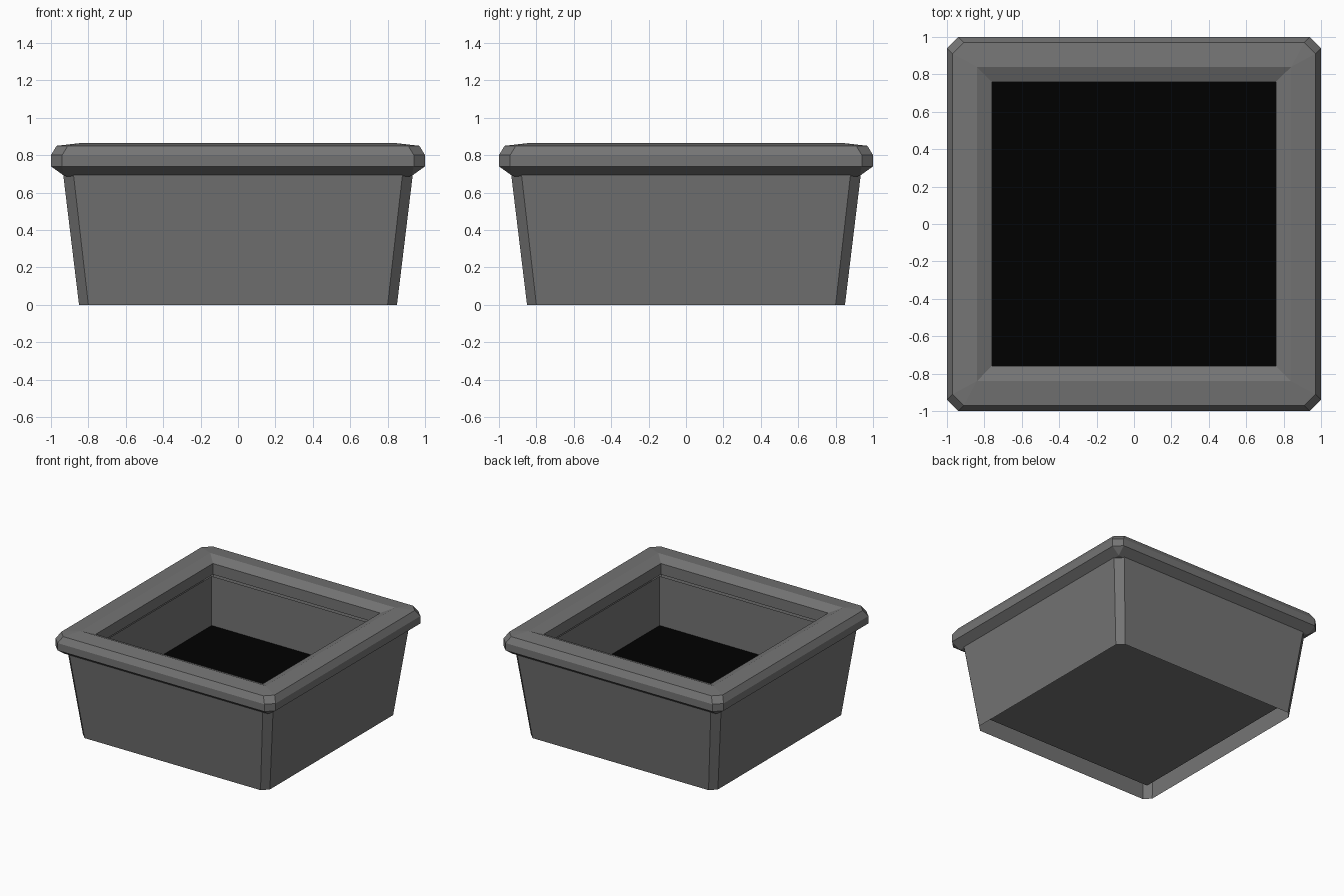
import bpy, bmesh

if "Cube" in bpy.data.objects:
    bpy.data.objects.remove(bpy.data.objects["Cube"])


def material(name, v):
    m = bpy.data.materials.new(name)
    m.diffuse_color = (v, v, v, 1)
    m.use_nodes = True
    m.node_tree.nodes["Principled BSDF"].inputs["Base Color"].default_value = m.diffuse_color
    return m


def ring(bm, w, c, z):
    """Square loop of half width w with corners cut back by c."""
    a = w - c
    pts = [(a, -w), (w, -a), (w, a), (a, w), (-a, w), (-w, a), (-w, -a), (-a, -w)]
    return [bm.verts.new((x, y, z)) for x, y in pts]


def square_loft(name, profile, mat, cap=None, flip=False):
    """Loft square rings (half width, corner cut, height); cap closes one ring."""
    bm = bmesh.new()
    rings = [ring(bm, *p) for p in profile]
    for lo, hi in zip(rings, rings[1:]):
        for i in range(8):
            j = (i + 1) % 8
            bm.faces.new((lo[i], lo[j], hi[j], hi[i]))
    if cap is not None:
        bm.faces.new(rings[cap])
    bmesh.ops.remove_doubles(bm, verts=bm.verts[:], dist=1e-5)
    if cap is not None or flip:
        bmesh.ops.recalc_face_normals(bm, faces=bm.faces[:])
    if flip:
        bmesh.ops.reverse_faces(bm, faces=bm.faces[:])
    me = bpy.data.meshes.new(name)
    bm.to_mesh(me)
    bm.free()
    me.materials.append(mat)
    ob = bpy.data.objects.new(name, me)
    bpy.context.collection.objects.link(ob)
    return ob


pot = material("dark_grey", 0.175)
earth = material("soil_black", 0.0)

# Tapered outer wall with cut corners
square_loft("outer_wall", [(0.85, 0.05, 0), (0.935, 0.055, 0.70)], pot)

# Overhanging bevelled rim, from the underside up and over to the inner lip
square_loft("rim", [(0.91, 0, 0.685), (0.93, 0, 0.69), (1.0, 0.06, 0.74),
                    (1.0, 0.06, 0.80), (0.97, 0.06, 0.85), (0.84, 0, 0.865),
                    (0.76, 0, 0.83), (0.76, 0, 0.74)], pot)

# Straight inner liner with square corners and a raised floor
square_loft("inner_liner", [(0.80, 0, 0.095), (0.80, 0, 0.70)], pot, cap=0, flip=True)

# Soil surface
square_loft("soil", [(0.80, 0, 0.295)], earth, cap=0)
